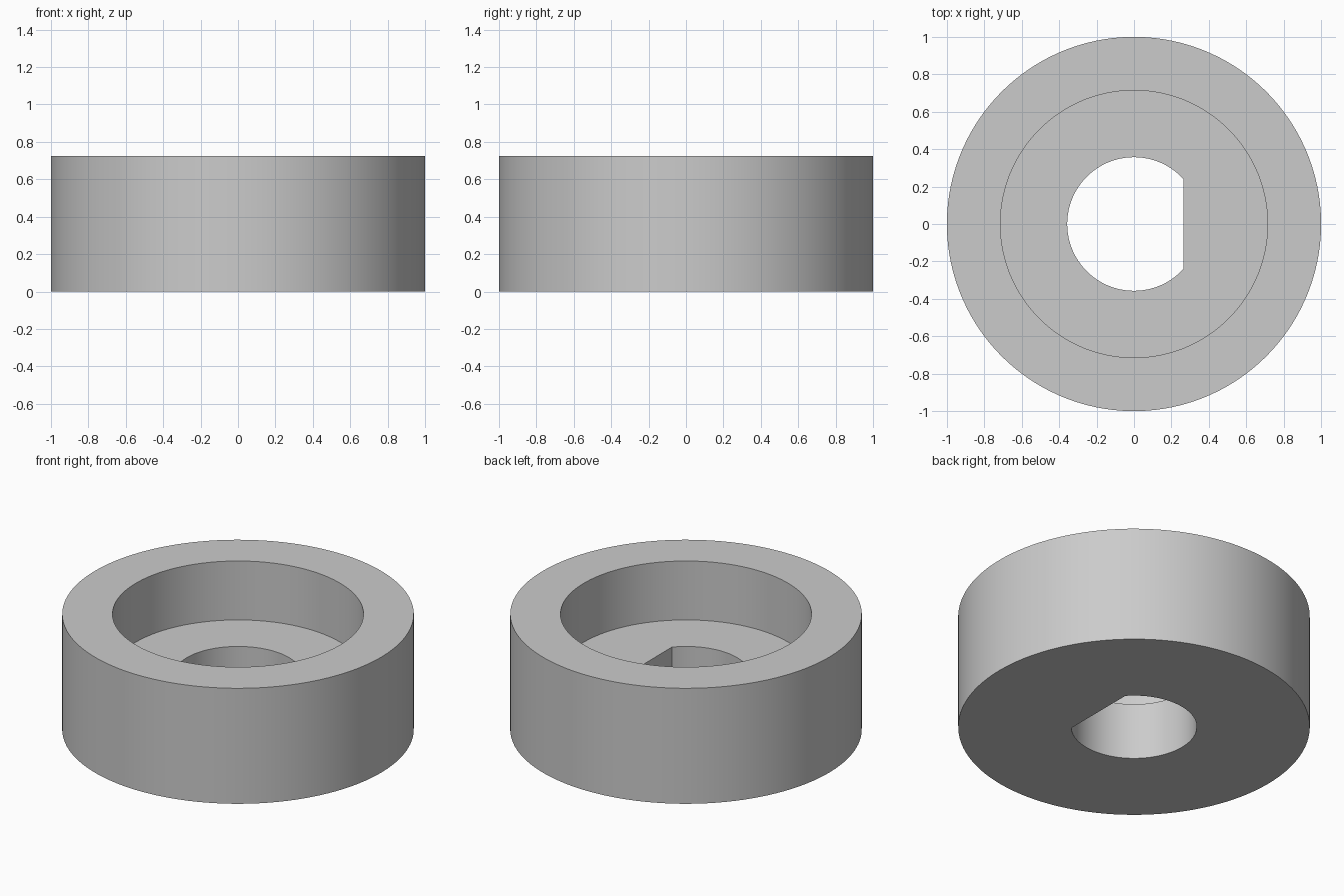
import bpy, bmesh
from math import cos, sin, pi, radians

cube = bpy.data.objects.get("Cube")
if cube:
    bpy.data.objects.remove(cube, do_unlink=True)

SEGMENTS = 120
OUTER, RECESS, BORE = 1.0, 0.714, 0.357
HEIGHT, FLOOR = 0.725, 0.355
FLAT_X = BORE * cos(radians(42))   # flat side of the D-shaped bore

grey = bpy.data.materials.new("plain grey")
grey.use_nodes = True
colour = (0.6, 0.6, 0.6, 1)
grey.diffuse_color = colour
grey.node_tree.nodes["Principled BSDF"].inputs["Base Color"].default_value = colour

bm = bmesh.new()


def ring(radius, z, limit=2.0):
    """Circle of vertices, cut flat where x passes the limit."""
    angles = [2 * pi * i / SEGMENTS for i in range(SEGMENTS)]
    return [bm.verts.new((min(radius * cos(a), limit), radius * sin(a), z)) for a in angles]


# Closed section: outer wall, rim, recess wall, recess floor, bore, underside
rings = [
    ring(OUTER, 0),
    ring(OUTER, HEIGHT),
    ring(RECESS, HEIGHT),
    ring(RECESS, FLOOR),
    ring(BORE, FLOOR, FLAT_X),
    ring(BORE, 0, FLAT_X),
]
for lower, upper in zip(rings, rings[1:] + rings[:1]):
    for i in range(SEGMENTS):
        j = (i + 1) % SEGMENTS
        bm.faces.new((lower[i], lower[j], upper[j], upper[i]))
bmesh.ops.recalc_face_normals(bm, faces=bm.faces)

mesh = bpy.data.meshes.new("recessed_collar")
bm.to_mesh(mesh)
bm.free()
mesh.materials.append(grey)
collar = bpy.data.objects.new("recessed_collar", mesh)
bpy.context.collection.objects.link(collar)

# Smooth round walls with crisp rims and bore corners
bpy.ops.object.select_all(action="DESELECT")
collar.select_set(True)
bpy.context.view_layer.objects.active = collar
bpy.ops.object.shade_smooth_by_angle(angle=radians(30))
